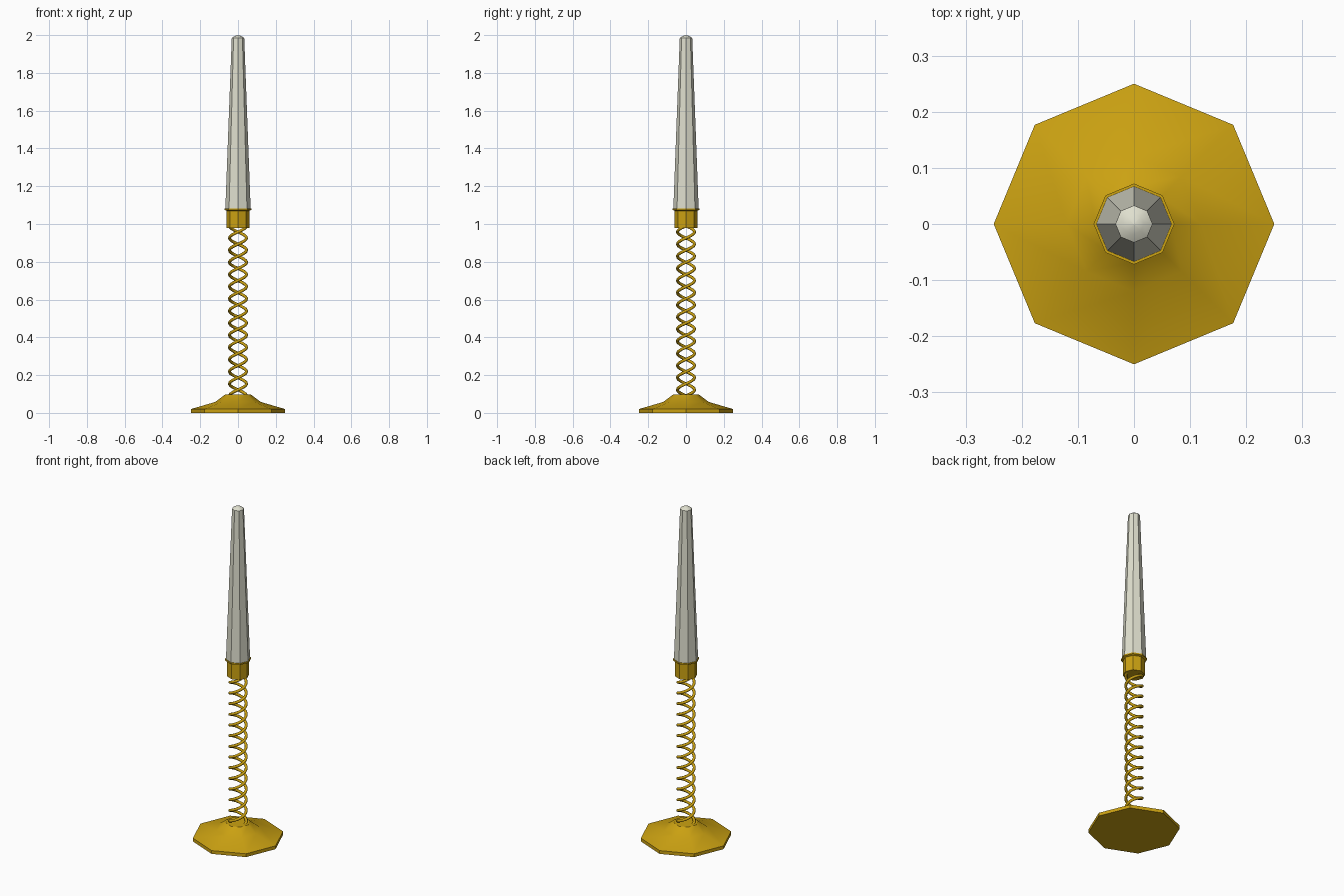
import bpy, bmesh, math
from math import pi, cos, sin

if "Cube" in bpy.data.objects:
    bpy.data.objects.remove(bpy.data.objects["Cube"])


def material(name, rgb):
    m = bpy.data.materials.new(name)
    m.diffuse_color = (*rgb, 1)
    m.use_nodes = True
    m.node_tree.nodes["Principled BSDF"].inputs["Base Color"].default_value = m.diffuse_color
    return m


GOLD = material("gold", (0.60, 0.36, 0.006))
WAX = material("ivory_wax", (0.74, 0.74, 0.62))


def finish(obj, mat, angle):
    obj.data.materials.append(mat)
    bpy.ops.object.select_all(action='DESELECT')
    obj.select_set(True)
    bpy.context.view_layer.objects.active = obj
    bpy.ops.object.shade_smooth_by_angle(angle=math.radians(angle))


def lathe(name, profile, mat, sides=8):
    """Revolve (radius, z) points from bottom to top and cap both ends."""
    bm = bmesh.new()
    rings = [[bm.verts.new((r * cos(2 * pi * i / sides), r * sin(2 * pi * i / sides), z))
              for i in range(sides)] for r, z in profile]
    for a, b in zip(rings, rings[1:]):
        for i in range(sides):
            j = (i + 1) % sides
            bm.faces.new((a[i], a[j], b[j], b[i]))
    bm.faces.new(rings[0][::-1])
    bm.faces.new(rings[-1])
    bmesh.ops.remove_doubles(bm, verts=bm.verts, dist=1e-5)
    bmesh.ops.recalc_face_normals(bm, faces=bm.faces)
    me = bpy.data.meshes.new(name)
    bm.to_mesh(me)
    bm.free()
    obj = bpy.data.objects.new(name, me)
    bpy.context.collection.objects.link(obj)
    finish(obj, mat, 30)


def coil(name, phase, z0=0.09, z1=0.99, turns=7, radius=0.045, wire=0.008):
    """One right-handed strand of the twisted stem."""
    steps = turns * 24
    cu = bpy.data.curves.new(name, 'CURVE')
    cu.dimensions = '3D'
    cu.bevel_depth = wire
    cu.bevel_resolution = 2
    cu.use_fill_caps = True
    sp = cu.splines.new('POLY')
    sp.points.add(steps)
    for i, p in enumerate(sp.points):
        t = i / steps
        a = phase + 2 * pi * turns * t
        p.co = (radius * cos(a), radius * sin(a), z0 + (z1 - z0) * t, 1)
    obj = bpy.data.objects.new(name, cu)
    bpy.context.collection.objects.link(obj)
    bpy.ops.object.select_all(action='DESELECT')
    obj.select_set(True)
    bpy.context.view_layer.objects.active = obj
    bpy.ops.object.convert(target='MESH')
    finish(bpy.context.view_layer.objects.active, GOLD, 60)


# Octagonal foot
lathe("base", [(0.25, 0), (0.25, 0.02), (0.12, 0.058), (0.068, 0.097)], GOLD)

# Two intertwined strands
coil("stem_strand_a", 0)
coil("stem_strand_b", pi)

# Cup with a thin flared lip
lathe("candle_cup", [(0.061, 0.98), (0.061, 1.07), (0.072, 1.075), (0.072, 1.083)], GOLD)

# Tapered candle with a low pointed tip
lathe("candle", [(0.067, 1.08), (0.033, 1.985), (0.018, 1.995), (0.001, 2.0)], WAX)
